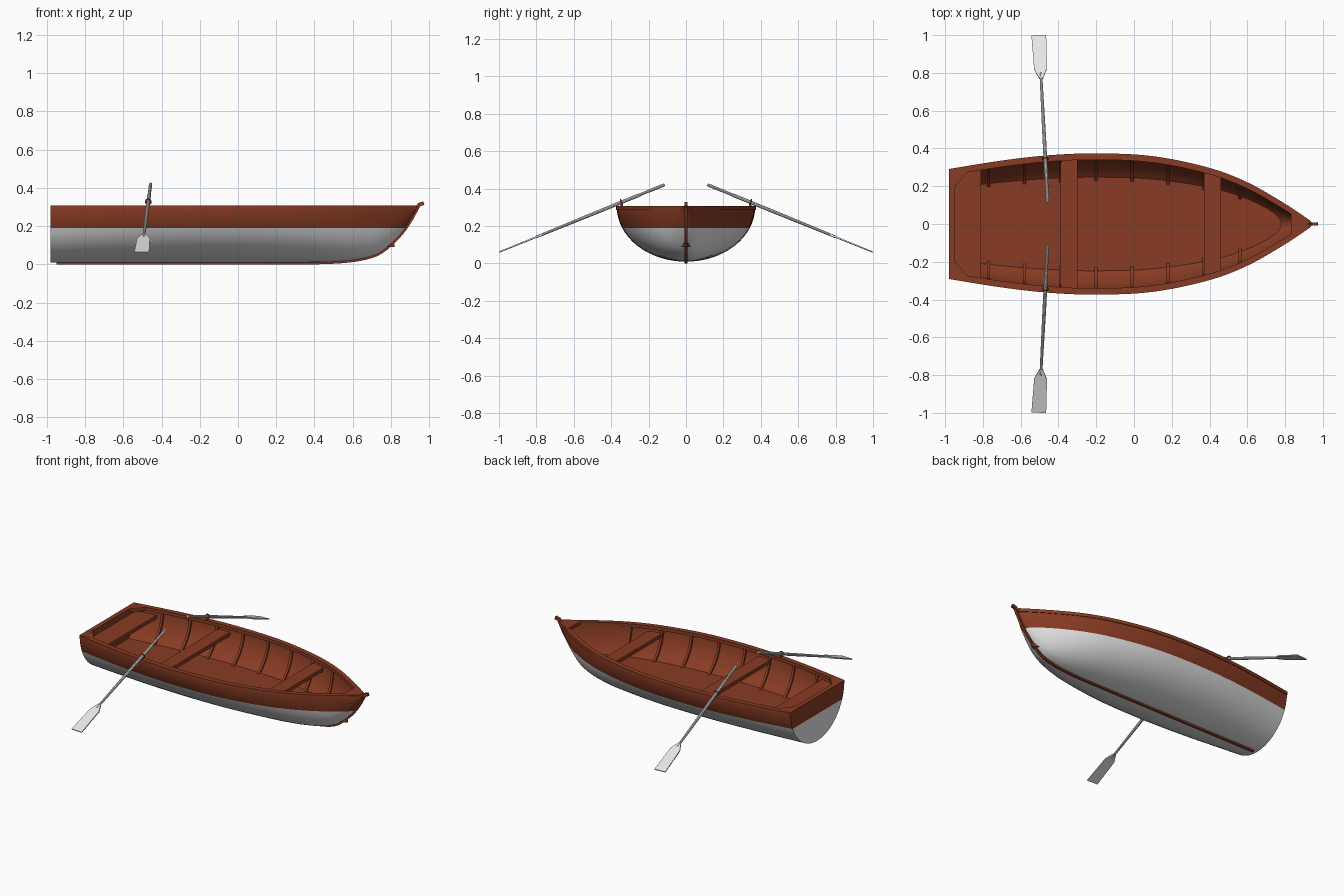
import bpy, bmesh, math
from mathutils import Vector, Matrix

if "Cube" in bpy.data.objects:
    bpy.data.objects.remove(bpy.data.objects["Cube"])


def material(name, rgb):
    m = bpy.data.materials.new(name)
    m.use_nodes = True
    m.diffuse_color = (*rgb, 1)
    m.node_tree.nodes["Principled BSDF"].inputs["Base Color"].default_value = (*rgb, 1)
    return m


RED = material("red_brown_wood", (0.25, 0.045, 0.017))
WHITE = material("white_paint", (0.8, 0.8, 0.8))

TOP, STERN, PAINT_LINE, SKIN = 0.303, -0.98, 0.19, 0.02
BEAM = [(-0.98, 0.287), (-0.7, 0.332), (-0.45, 0.36), (-0.2, 0.37), (0.1, 0.355),
        (0.4, 0.293), (0.6, 0.217), (0.8, 0.103), (0.94, 0.01)]
KEEL = [(-0.98, 0.01), (0.3, 0.01), (0.5, 0.013), (0.65, 0.03), (0.75, 0.066),
        (0.85, 0.157), (0.9, 0.227), (0.94, 0.3)]


def curve(pts, x):
    """Smooth curve through the points, evaluated at x."""
    def slope(i):
        a, b = pts[max(i - 1, 0)], pts[min(i + 1, len(pts) - 1)]
        return (b[1] - a[1]) / (b[0] - a[0])
    i = max([k for k in range(len(pts) - 1) if pts[k][0] <= x] or [0])
    (x0, y0), (x1, y1) = pts[i], pts[i + 1]
    h = x1 - x0
    t = (x - x0) / h
    return (y0 * (1 + 2 * t) * (1 - t) ** 2 + slope(i) * h * t * (1 - t) ** 2
            + y1 * t * t * (3 - 2 * t) + slope(i + 1) * h * t * t * (t - 1))


def hull_point(x, a, inset=0.0):
    """Point on the elliptical cross-section; angle 0 is the keel."""
    b = max(curve(BEAM, x) - inset, 0.001)
    d = max(TOP - curve(KEEL, x) - inset, 0.002)
    return Vector((x, b * math.sin(a), TOP - d * math.cos(a)))


def inner_width(x, z):
    d = max(TOP - curve(KEEL, x) - SKIN, 0.002)
    b = max(curve(BEAM, x) - SKIN, 0)
    return b * math.sqrt(max(1 - ((TOP - z) / d) ** 2, 0)) + 0.002


def stations(x0, x1, n):
    return [x0 + (x1 - x0) * i / n for i in range(n + 1)]


def finish(name, bm, mats, mirror=False):
    mesh = bpy.data.meshes.new(name)
    bm.to_mesh(mesh)
    bm.free()
    for m in mats:
        mesh.materials.append(m)
    mesh.shade_smooth()
    mesh.set_sharp_from_angle(angle=math.radians(35))
    ob = bpy.data.objects.new(name, mesh)
    bpy.context.collection.objects.link(ob)
    if mirror:
        mod = ob.modifiers.new("mirror", "MIRROR")
        mod.use_axis = (False, True, False)
    return ob


def loft(bm, rings, solid=True):
    """Skin a row of rings; solid ones are closed round and capped."""
    vs = [[bm.verts.new(p) for p in r] for r in rings]
    n = len(vs[0])
    for r, s in zip(vs, vs[1:]):
        for j in range(n if solid else n - 1):
            k = (j + 1) % n
            bm.faces.new((r[j], r[k], s[k], s[j]))
    if solid:
        bm.faces.new(vs[0][::-1])
        bm.faces.new(vs[-1])
        bmesh.ops.recalc_face_normals(bm, faces=bm.faces)
    return vs


def rect(c, u, v):
    return [c - u - v, c + u - v, c + u + v, c - u + v]


def solid(name, rings, mat=RED, mirror=False):
    bm = bmesh.new()
    loft(bm, rings)
    return finish(name, bm, [mat], mirror)


def plate(name, outline, z0, z1, mirror=False):
    return solid(name, [[Vector((x, y, z)) for x, y in outline] for z in (z0, z1)], RED, mirror)


def board(name, x0, x1, z0, z1, n=4):
    """Flat board spanning the inside of the hull."""
    xs = stations(x0, x1, n)
    solid(name, [rect(Vector((x, 0, (z0 + z1) / 2)), Vector((0, inner_width(x, z1), 0)),
                      Vector((0, 0, (z1 - z0) / 2))) for x in xs])


# Outer hull with transom, painted white below the line
ANGLES = stations(-math.pi / 2, math.pi / 2, 32)
bm = bmesh.new()
xs = stations(STERN, 0.4, 24) + stations(0.4, 0.94, 28)[1:]
rows = loft(bm, [[hull_point(x, a) for a in ANGLES] for x in xs], solid=False)
bm.faces.new(rows[0][::-1])
bmesh.ops.bisect_plane(bm, geom=bm.verts[:] + bm.edges[:] + bm.faces[:],
                       plane_co=(0, 0, PAINT_LINE), plane_no=(0, 0, 1))
for f in bm.faces:
    f.material_index = 1 if f.calc_center_bounds().z < PAINT_LINE else 0
finish("hull", bm, [RED, WHITE])

# Inner lining and inner transom board
bm = bmesh.new()
loft(bm, [[hull_point(x, a, SKIN) for a in ANGLES] for x in reversed(stations(-0.97, 0.89, 40))],
     solid=False)
finish("hull_lining", bm, [RED])
solid("transom_board", [[hull_point(x, a, 0.012) for a in ANGLES] for x in (-0.975, -0.95)])

# Gunwale rails, transom cap, corner knees and bow breasthook
rail = []
for x in stations(STERN, 0.935, 48):
    b = curve(BEAM, x)
    outer, inner = b + 0.004, max(b - 0.03, 0)
    rail.append(rect(Vector((x, (outer + inner) / 2, 0.296)),
                     Vector((0, (outer - inner) / 2, 0)), Vector((0, 0, 0.011))))
solid("gunwale", rail, mirror=True)
plate("transom_cap", [(-0.98, -0.288), (-0.95, -0.288), (-0.95, 0.288), (-0.98, 0.288)], 0.285, 0.308)
plate("corner_knee", [(-0.955, 0.2), (-0.945, 0.2), (-0.885, 0.272), (-0.885, 0.285), (-0.955, 0.28)],
      0.285, 0.3075, mirror=True)
bow = [(x, curve(BEAM, x) - 0.003) for x in (0.83, 0.86, 0.89, 0.92)]
plate("breasthook", bow + [(x, -y) for x, y in reversed(bow)], 0.287, 0.3085)

# Floor and seats
board("floor", -0.96, 0.82, 0.09, 0.11, 40)
board("stern_seat", -0.96, -0.81, 0.242, 0.267)
board("middle_seat", -0.39, -0.3, 0.242, 0.267)
board("bow_seat", 0.37, 0.46, 0.242, 0.267)

# Ribs up the inside of the hull
bm = bmesh.new()
side = Vector((0.008, 0, 0))
for i in range(8):
    x = -0.77 + 0.19 * i
    rings = []
    for a in stations(0.7, 1.52, 10):
        p, q = hull_point(x, a, SKIN - 0.004), hull_point(x, a, SKIN + 0.012)
        rings.append([p - side, p + side, q + side, q - side])
    loft(bm, rings)
finish("ribs", bm, [RED], mirror=True)

# Keel sweeping up into the stem and its projecting head
path = [Vector((x, 0, curve(KEEL, x))) for x in [-0.95, 0, 0.3] + stations(0.4, 0.935, 20)]
path += [Vector((0.948, 0, 0.313)), Vector((0.972, 0, 0.32))]
rings = []
for i, p in enumerate(path):
    t = (path[min(i + 1, len(path) - 1)] - path[max(i - 1, 0)]).normalized()
    rings.append(rect(p, Vector((0, 0.009, 0)), Vector((-t.z, 0, t.x)) * 0.01))
solid("keel_and_stem", rings)

# Oars: round shaft running into a flat blade
grip, tip = Vector((-0.457, 0.115, 0.421)), Vector((-0.504, 0.998, 0.061))
axis = (tip - grip).normalized()
across = axis.cross(Vector((0, 0, 1))).normalized()
up = across.cross(axis)


def at_y(y):
    return grip + (tip - grip) * (y - grip.y) / (tip.y - grip.y)


shaft = []
for y, r in ((0.115, 0.007), (0.125, 0.009), (0.24, 0.008), (0.26, 0.01), (0.5, 0.0095), (0.8, 0.007)):
    shaft.append([at_y(y) + (across * math.cos(k * math.pi / 5) + up * math.sin(k * math.pi / 5)) * r
                  for k in range(10)])
solid("oar_shaft", shaft, WHITE, mirror=True)
solid("oar_blade", [rect(at_y(y), across * w, up * t) for y, w, t in
                    ((0.77, 0.009, 0.006), (0.82, 0.034, 0.004), (0.998, 0.039, 0.003))],
      WHITE, mirror=True)

# Oarlocks: a ring round each shaft on a short pin
lock = at_y(0.345)
bpy.ops.mesh.primitive_torus_add(major_radius=0.014, minor_radius=0.004,
                                 major_segments=20, minor_segments=8)
ring = bpy.context.object
ring.name = "oarlock_ring"
ring.data.transform(Matrix.Translation(lock) @ axis.to_track_quat('Z', 'Y').to_matrix().to_4x4())
ring.data.materials.append(RED)
ring.data.shade_smooth()
ring.modifiers.new("mirror", "MIRROR").use_axis = (False, True, False)
solid("oarlock_pin", [[Vector((lock.x + 0.006 * math.cos(k * math.pi / 4),
                               lock.y + 0.006 * math.sin(k * math.pi / 4), z)) for k in range(8)]
                      for z in (0.29, lock.z - 0.011)], RED, mirror=True)
